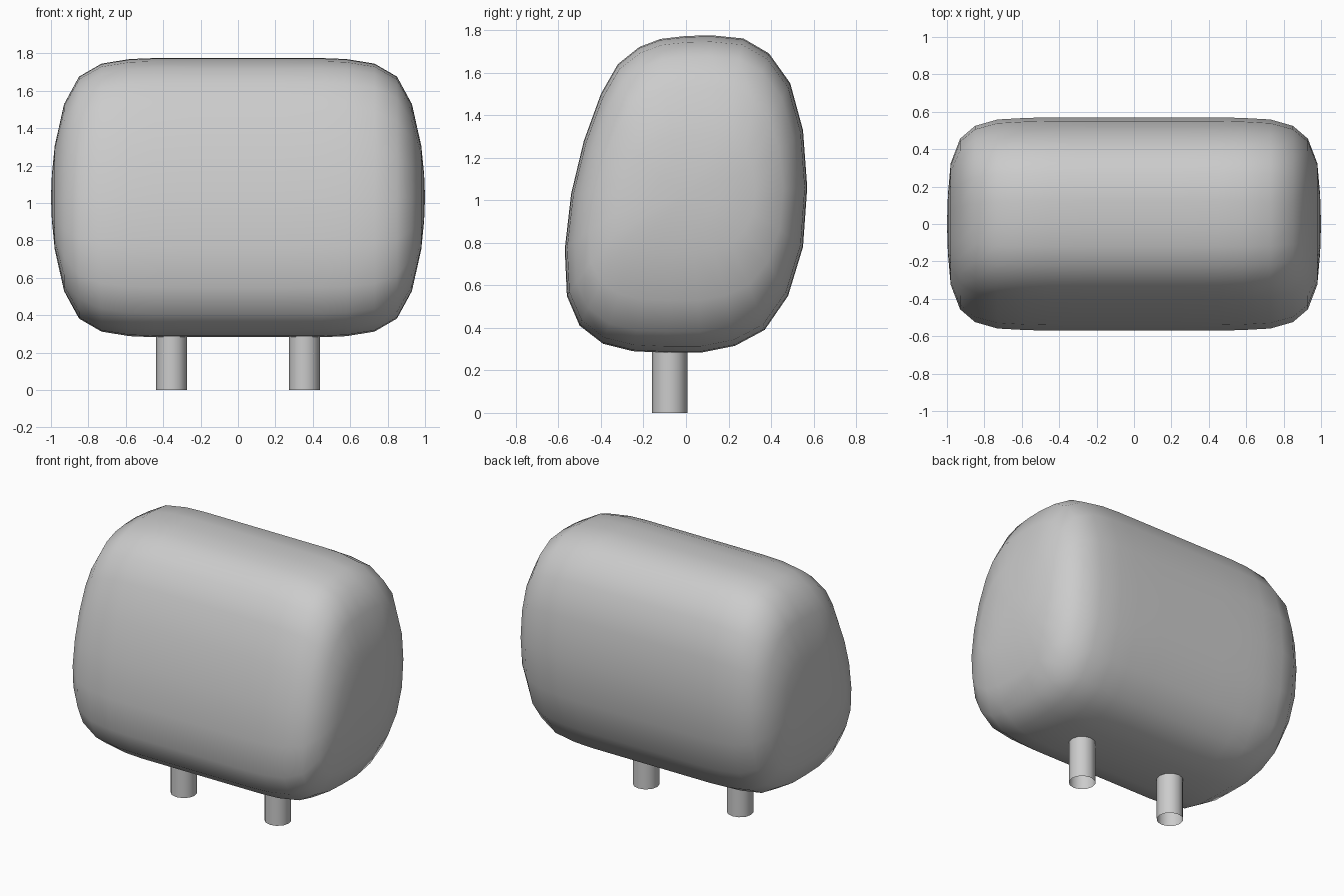
import bpy, bmesh, math

if "Cube" in bpy.data.objects:
    bpy.data.objects.remove(bpy.data.objects["Cube"])

# Side profile (y, z) of the cushion, taken through its middle
PROFILE = [(0.12, 1.775), (0.27, 1.76), (0.39, 1.69), (0.49, 1.55), (0.55, 1.33), (0.57, 1.06),
           (0.55, 0.78), (0.48, 0.55), (0.37, 0.39), (0.23, 0.315), (0.07, 0.283), (-0.10, 0.283),
           (-0.25, 0.29), (-0.39, 0.325), (-0.50, 0.41), (-0.56, 0.55), (-0.57, 0.77), (-0.54, 1.03),
           (-0.48, 1.28), (-0.40, 1.50), (-0.32, 1.64), (-0.22, 1.72), (-0.12, 1.758), (0.0, 1.772)]
# Rounding towards the end: (x, y scale, z scale)
RINGS = [(0.25, 1, 1), (0.45, 1, 1), (0.58, 0.995, 0.993), (0.73, 0.98, 0.96),
         (0.85, 0.92, 0.867), (0.93, 0.80, 0.67), (0.98, 0.57, 0.37), (0.995, 0.28, 0.17)]
MID_Z = 1.03


def finish(name, bm, angle):
    bmesh.ops.recalc_face_normals(bm, faces=bm.faces)
    mesh = bpy.data.meshes.new(name)
    bm.to_mesh(mesh)
    bm.free()
    obj = bpy.data.objects.new(name, mesh)
    bpy.context.collection.objects.link(obj)
    bpy.ops.object.select_all(action='DESELECT')
    obj.select_set(True)
    bpy.context.view_layer.objects.active = obj
    bpy.ops.object.shade_smooth_by_angle(angle=math.radians(angle))
    return obj


# Cushion: profile lofted along x with rounded ends
bm = bmesh.new()
stations = [(-x, a, b) for x, a, b in reversed(RINGS)] + RINGS
loops = [[bm.verts.new((x, y * sy, MID_Z + (z - MID_Z) * sz)) for y, z in PROFILE]
         for x, sy, sz in stations]
n = len(PROFILE)
for a, b in zip(loops, loops[1:]):
    for i in range(n):
        j = (i + 1) % n
        bm.faces.new((a[i], a[j], b[j], b[i]))
for loop, x in ((loops[0], -1), (loops[-1], 1)):
    tip = bm.verts.new((x, 0, MID_Z))
    for i in range(n):
        bm.faces.new((loop[i], loop[(i + 1) % n], tip))
finish("headrest_cushion", bm, 60)

# Two open-ended support posts
for side, x in (("left", -0.355), ("right", 0.355)):
    bm = bmesh.new()
    bmesh.ops.create_cone(bm, cap_ends=False, segments=12, radius1=0.083, radius2=0.083, depth=0.34)
    bmesh.ops.translate(bm, verts=bm.verts, vec=(x, -0.077, 0.17))
    finish(side + "_post", bm, 40)
